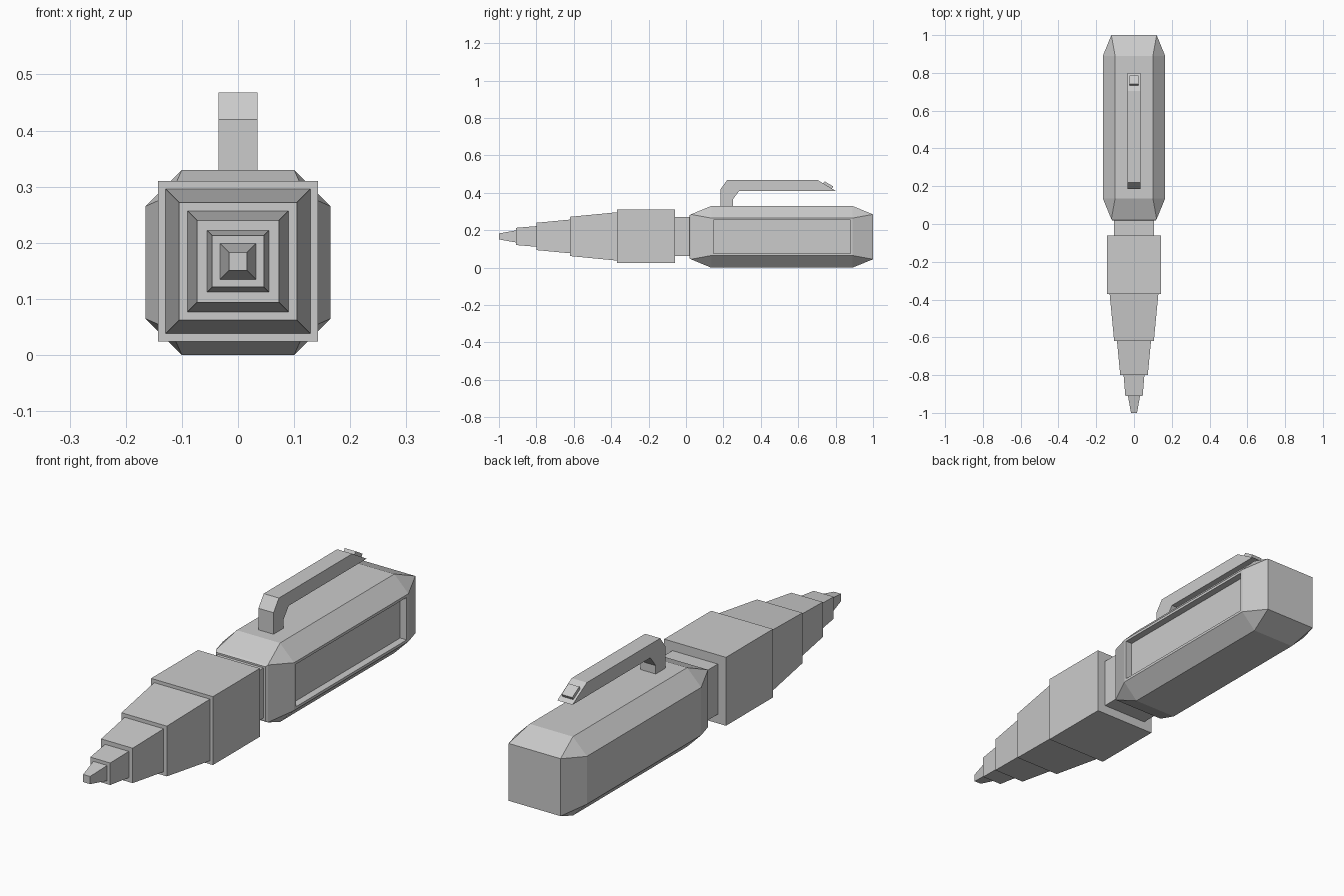
import bpy, bmesh

if "Cube" in bpy.data.objects:
    bpy.data.objects.remove(bpy.data.objects["Cube"])

ZC = 0.167  # height of the long axis


def finish(name, bm):
    bmesh.ops.remove_doubles(bm, verts=bm.verts[:], dist=1e-5)
    bmesh.ops.recalc_face_normals(bm, faces=bm.faces[:])
    mesh = bpy.data.meshes.new(name)
    bm.to_mesh(mesh)
    bm.free()
    obj = bpy.data.objects.new(name, mesh)
    bpy.context.collection.objects.link(obj)
    return obj


def loft(rings):
    """Skin a list of equal-length point rings and cap both ends."""
    bm = bmesh.new()
    loops = [[bm.verts.new(p) for p in ring] for ring in rings]
    n = len(loops[0])
    for a, b in zip(loops, loops[1:]):
        for i in range(n):
            j = (i + 1) % n
            bm.faces.new((a[i], a[j], b[j], b[i]))
    bm.faces.new(loops[0])
    bm.faces.new(loops[-1])
    bmesh.ops.remove_doubles(bm, verts=bm.verts[:], dist=1e-5)
    bmesh.ops.recalc_face_normals(bm, faces=bm.faces[:])
    return bm


def octagon(y, wide, flat):
    """Chamfered square ring; wide == flat collapses it to a plain square."""
    pts = [(wide, flat), (flat, wide), (-flat, wide), (-wide, flat),
           (-wide, -flat), (-flat, -wide), (flat, -wide), (wide, -flat)]
    return [(x, y, ZC + z - 0.002) for x, z in pts]


def square(y, h):
    return [(x * h, y, ZC + z * h) for x, z in ((1, 1), (-1, 1), (-1, -1), (1, -1))]


# Chamfered rear barrel
body = loft([octagon(0.018, 0.114, 0.114), octagon(0.026, 0.12, 0.12),
             octagon(0.135, 0.165, 0.10), octagon(0.89, 0.165, 0.10),
             octagon(1.0, 0.12, 0.12)])

# Recessed panel on the right side
body.normal_update()
side = max(body.faces, key=lambda f: f.calc_center_median().x * (f.normal.x > 0.99))
bmesh.ops.inset_individual(body, faces=[side], thickness=0.016)
panel = bmesh.ops.extrude_discrete_faces(body, faces=[side])["faces"][0]
bmesh.ops.translate(body, verts=panel.verts[:], vec=(-0.03, 0, 0))
finish("barrel", body)

# Neck, grip collar and stepped tapering nose
segments = [("neck", 0.03, 0.105, -0.07, 0.105),
            ("grip_collar", -0.06, 0.143, -0.37, 0.143),
            ("nose_1", -0.37, 0.129, -0.62, 0.105),
            ("nose_2", -0.62, 0.09, -0.80, 0.073),
            ("nose_3", -0.80, 0.055, -0.91, 0.046),
            ("tip", -0.91, 0.032, -1.0, 0.016)]
for name, y0, h0, y1, h1 in segments:
    finish(name, loft([square(y0, h0), square(y1, h1)]))


def extrude_profile(name, profile, half):
    finish(name, loft([[(x, y, z) for y, z in profile] for x in (-half, half)]))


# Pocket clip and the small raised catch on its sloping end
extrude_profile("clip", [(0.185, 0.325), (0.185, 0.42), (0.22, 0.468), (0.705, 0.468),
                         (0.80, 0.411), (0.285, 0.411), (0.25, 0.365), (0.25, 0.325)], 0.035)
extrude_profile("clip_catch", [(0.733, 0.448), (0.741, 0.462), (0.787, 0.434),
                               (0.779, 0.420)], 0.025)
